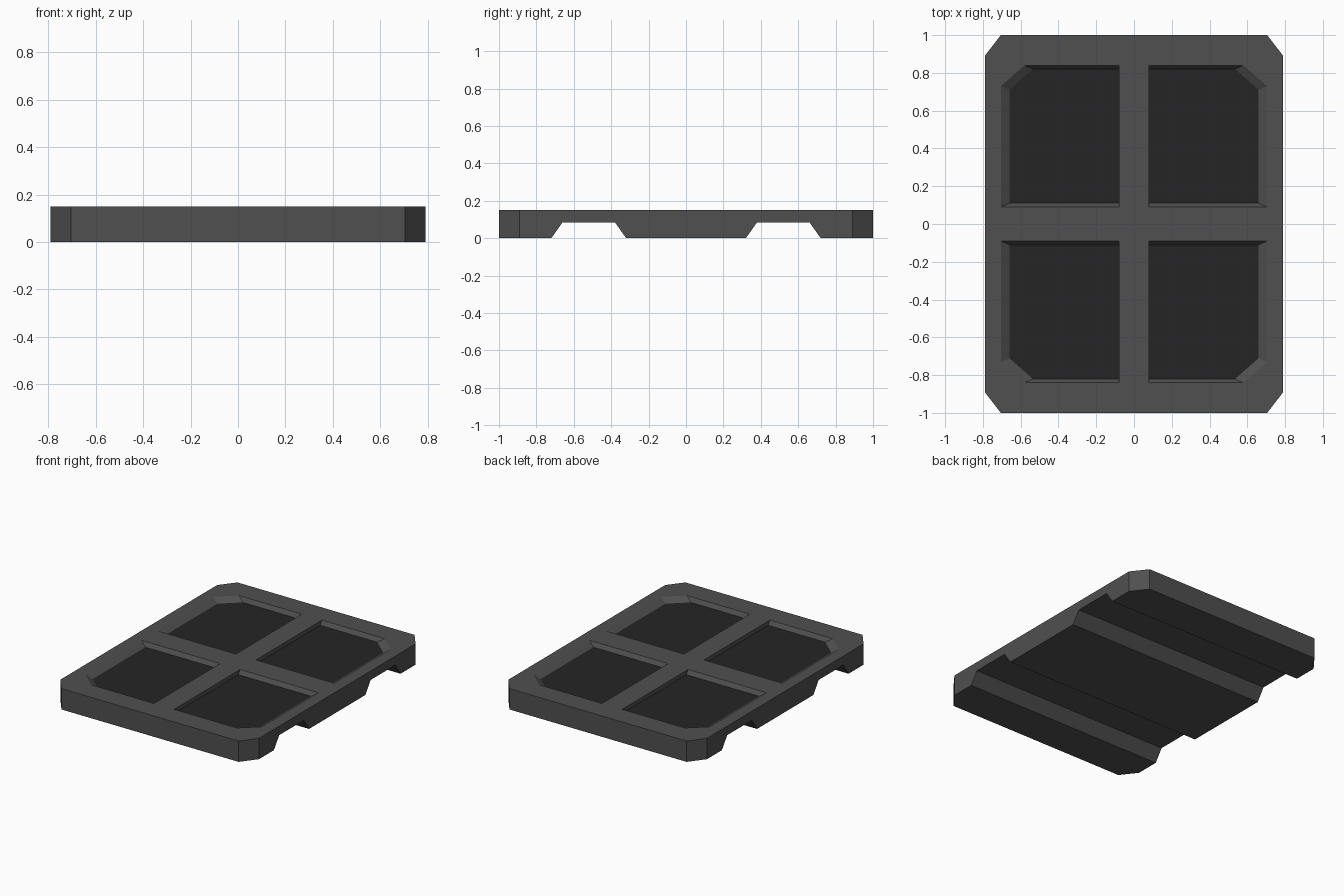
import bpy, bmesh

if "Cube" in bpy.data.objects:
    bpy.data.objects.remove(bpy.data.objects["Cube"])

H = 0.15          # plate thickness
POCKET_Z = 0.12   # pocket floor height


def loft(name, rings):
    """Closed solid through matching rings of 3D points."""
    bm = bmesh.new()
    vs = [[bm.verts.new(p) for p in ring] for ring in rings]
    n = len(vs[0])
    for a, b in zip(vs, vs[1:]):
        for i in range(n):
            j = (i + 1) % n
            bm.faces.new((a[i], a[j], b[j], b[i]))
    bm.faces.new(vs[0][::-1])
    bm.faces.new(vs[-1])
    bmesh.ops.recalc_face_normals(bm, faces=bm.faces)
    me = bpy.data.meshes.new(name)
    bm.to_mesh(me)
    bm.free()
    ob = bpy.data.objects.new(name, me)
    bpy.context.collection.objects.link(ob)
    return ob


def ring(points, z, sx=1, sy=1):
    return [(x * sx, y * sy, z) for x, y in points]


def cut(target, cutter):
    cutter.hide_render = True
    mod = target.modifiers.new("cut", 'BOOLEAN')
    mod.operation = 'DIFFERENCE'
    mod.solver = 'EXACT'
    mod.object = cutter
    bpy.context.view_layer.objects.active = target
    bpy.ops.object.modifier_apply(modifier=mod.name)
    bpy.data.objects.remove(cutter)


def material(name, v):
    m = bpy.data.materials.new(name)
    m.diffuse_color = (v, v, v, 1)
    m.use_nodes = True
    m.node_tree.nodes["Principled BSDF"].inputs["Base Color"].default_value = m.diffuse_color
    return m


# Plate with chamfered corners
outline = [(0.705, -1), (0.79, -0.89), (0.79, 0.89), (0.705, 1),
           (-0.705, 1), (-0.79, 0.89), (-0.79, -0.89), (-0.705, -1)]
plate = loft("plate", [ring(outline, 0), ring(outline, H)])

# Trapezoid channels running across the underside
channel = [(0.32, -0.05), (0.32, 0), (0.38, 0.085),
           (0.66, 0.085), (0.72, 0), (0.72, -0.05)]
for s in (-1, 1):
    cut(plate, loft("channel_cutter", [[(x, s * y, z) for y, z in channel]
                                       for x in (-1, 1)]))

# Four shallow pockets with sloped outer walls
rim = [(0.08, 0.09), (0.705, 0.09), (0.705, 0.73), (0.58, 0.84), (0.08, 0.84)]
floor = [(0.08, 0.11), (0.66, 0.11), (0.66, 0.71), (0.535, 0.82), (0.08, 0.82)]
for sx in (-1, 1):
    for sy in (-1, 1):
        cut(plate, loft("pocket_cutter", [ring(floor, POCKET_Z, sx, sy),
                                          ring(rim, H, sx, sy),
                                          ring(rim, H + 0.1, sx, sy)]))

# Dark grey body with darker pocket floors
plate.data.materials.clear()
plate.data.materials.append(material("dark_grey", 0.08))
plate.data.materials.append(material("near_black", 0.018))
for p in plate.data.polygons:
    is_floor = p.normal.z > 0.99 and abs(p.center.z - POCKET_Z) < 0.005
    p.material_index = 1 if is_floor else 0
    p.use_smooth = False
